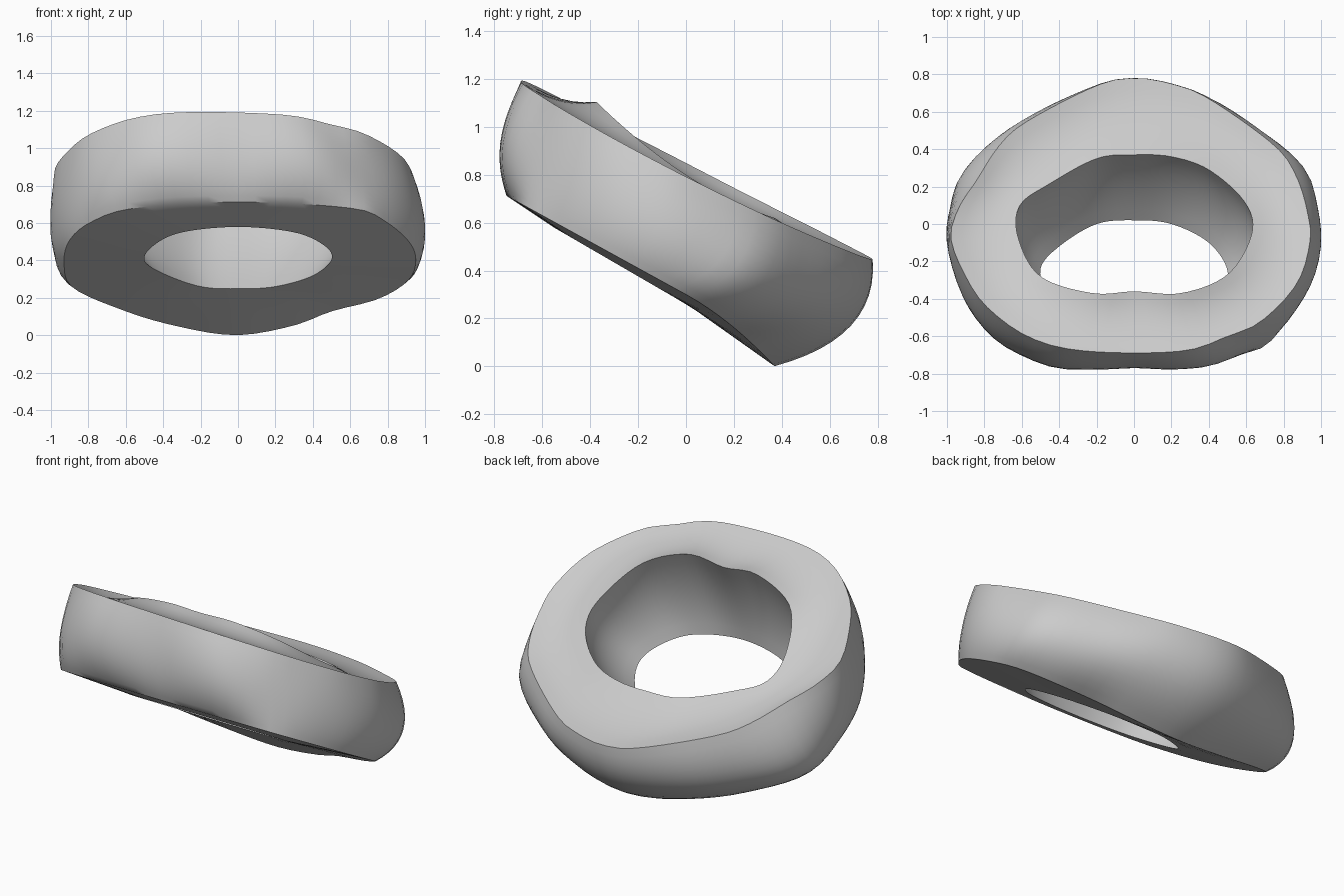
import bpy, bmesh, math
from mathutils import Vector

SEGMENTS = 72

cube = bpy.data.objects.get("Cube")
if cube:
    bpy.data.objects.remove(cube, do_unlink=True)


def spline(points, steps=24):
    """Closed Catmull-Rom curve through 2D points."""
    out, n = [], len(points)
    for i in range(n):
        a, b, c, d = (Vector(points[(i + k) % n]) for k in (-1, 0, 1, 2))
        for s in range(steps):
            t = s / steps
            out.append(b + (c - a) * t / 2 + (a * 2 - b * 5 + c * 4 - d) * t * t / 2
                       + (b * 3 - a - c * 3 + d) * t ** 3 / 2)
    return out


def loop(points, height):
    """Resample an outline at even angles and lift it with a height rule."""
    curve = spline(points)
    low = Vector((min(p.x for p in curve), min(p.y for p in curve)))
    high = Vector((max(p.x for p in curve), max(p.y for p in curve)))
    mid, half = (low + high) / 2, (high - low) / 2
    polar = sorted((math.atan2((p.y - mid.y) / half.y, (p.x - mid.x) / half.x) % math.tau, p.x, p.y)
                   for p in curve)
    first, last = polar[0], polar[-1]
    polar = [(last[0] - math.tau, *last[1:])] + polar + [(first[0] + math.tau, *first[1:])]
    ring, j = [], 0
    for i in range(SEGMENTS):
        angle = math.tau * i / SEGMENTS
        while polar[j + 1][0] < angle:
            j += 1
        a, b = polar[j], polar[j + 1]
        t = (angle - a[0]) / max(b[0] - a[0], 1e-6)
        x, y = a[1] + (b[1] - a[1]) * t, a[2] + (b[2] - a[2]) * t
        ring.append(Vector((x, y, height(x, y))))
    return ring


def through(start, middle, end, count):
    """Rings along a parabola through three rings, leaving out the last."""
    rings = []
    for s in range(count):
        t = s / count
        rings.append([a * (1 - t) * (1 - 2 * t) + m * 4 * t * (1 - t) + b * t * (2 * t - 1)
                      for a, m, b in zip(start, middle, end)])
    return rings


def halfway(first, second, grow=1.0, drop=0.0):
    """Ring between two rings, optionally widened and lowered."""
    ring = [(a + b) / 2 for a, b in zip(first, second)]
    centre = sum(ring, Vector()) / len(ring)
    return [Vector((centre.x + (p.x - centre.x) * grow,
                    centre.y + (p.y - centre.y) * grow, p.z - drop)) for p in ring]


# Upper rim, outer and inner edge
top_outer = loop([(.94, -.1), (.93, .05), (.87, .25), (.75, .42), (.4, .67), (.2, .75), (0, .78),
                  (-.2, .74), (-.57, .55), (-.72, .42), (-.85, .22), (-.93, .1), (-.98, -.07),
                  (-.9, -.28), (-.78, -.45), (-.55, -.61), (-.25, -.68), (.25, -.68),
                  (.5, -.6), (.68, -.52), (.87, -.32)],
                 lambda x, y: .82 - .51 * y + .04 * y * y - .03 * x)
top_inner = loop([(.63, -.05), (.59, .12), (.4, .29), (.2, .36), (0, .37), (-.2, .35), (-.46, .21),
                  (-.61, .1), (-.62, -.07), (-.5, -.28), (-.22, -.37), (0, -.36), (.25, -.37),
                  (.5, -.27)],
                 lambda x, y: .8 - .65 * y + .44 * y * y)
# Widest line of the bulging outer wall
bulge = loop([(1, -.1), (.98, .1), (.92, .27), (.72, .43), (.4, .6), (0, .69), (-.4, .6), (-.75, .42),
              (-.93, .25), (-.99, .05), (-1, -.1), (-.95, -.3), (-.85, -.49), (-.7, -.64),
              (-.45, -.76), (-.2, -.775), (0, -.765), (.2, -.775), (.42, -.75), (.63, -.64),
              (.82, -.49), (.95, -.3)],
             lambda x, y: .53 - .52 * y)
# Lower rim, outer and inner edge
low_outer = loop([(.95, -.15), (.9, .03), (.75, .16), (.5, .24), (.3, .32), (0, .37), (-.3, .33),
                  (-.6, .24), (-.88, .08), (-.93, -.15), (-.9, -.38), (-.78, -.56), (-.55, -.69),
                  (0, -.75), (.6, -.69), (.78, -.57), (.92, -.35)],
                 lambda x, y: .3 - .55 * y - .7 * max(y, 0) ** 2)
low_inner = loop([(.5, -.25), (.4, -.1), (.2, 0), (0, .02), (-.2, 0), (-.4, -.12), (-.5, -.24),
                  (-.45, -.38), (-.3, -.5), (0, -.55), (.3, -.5), (.46, -.38)],
                 lambda x, y: .26 - .58 * y)

# Join the rings round the tube section
rings = through(top_outer, bulge, low_outer, 12)
rings += through(low_outer, halfway(low_outer, low_inner), low_inner, 4)
rings += through(low_inner, halfway(low_inner, top_inner, 1.1), top_inner, 8)
rings += through(top_inner, halfway(top_inner, top_outer, drop=.03), top_outer, 6)

bm = bmesh.new()
grid = [[bm.verts.new(p) for p in ring] for ring in rings]
for r, ring in enumerate(grid):
    following = grid[(r + 1) % len(grid)]
    for i in range(SEGMENTS):
        k = (i + 1) % SEGMENTS
        bm.faces.new((ring[i], following[i], following[k], ring[k]))
bmesh.ops.recalc_face_normals(bm, faces=bm.faces)
mesh = bpy.data.meshes.new("tilted_ring")
bm.to_mesh(mesh)
bm.free()
ring_object = bpy.data.objects.new("tilted_ring", mesh)
bpy.context.collection.objects.link(ring_object)

# Plain grey surface
grey = bpy.data.materials.new("light_grey")
grey.use_nodes = True
colour = (.6, .6, .6, 1)
grey.diffuse_color = colour
grey.node_tree.nodes["Principled BSDF"].inputs["Base Color"].default_value = colour
mesh.materials.append(grey)

bpy.ops.object.select_all(action='DESELECT')
ring_object.select_set(True)
bpy.context.view_layer.objects.active = ring_object
bpy.ops.object.shade_smooth_by_angle(angle=math.radians(35))
